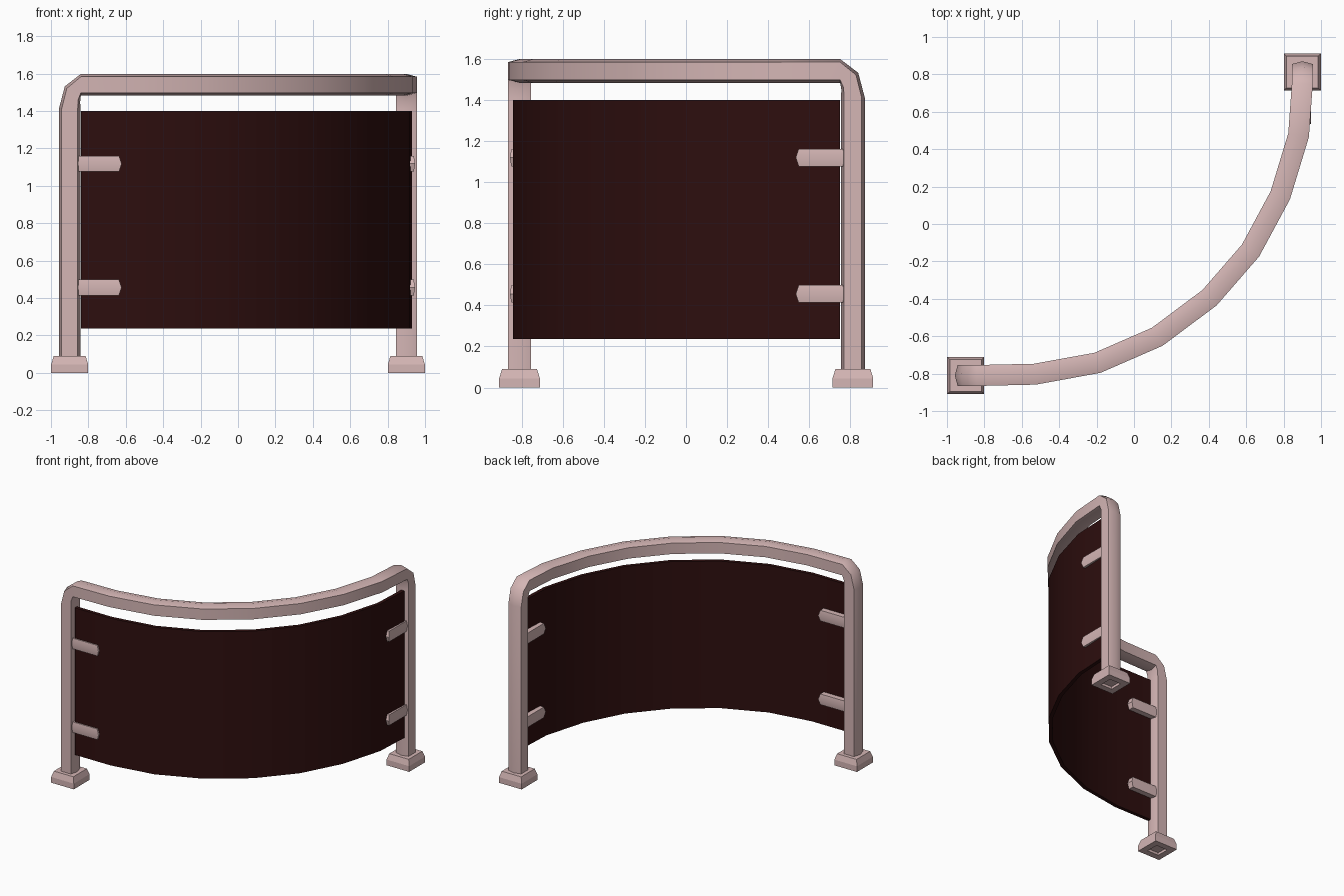
import bpy, math
from mathutils import Vector, Matrix

if "Cube" in bpy.data.objects:
    bpy.data.objects.remove(bpy.data.objects["Cube"])


def material(name, rgb):
    m = bpy.data.materials.new(name)
    m.diffuse_color = (*rgb, 1)
    m.use_nodes = True
    m.node_tree.nodes["Principled BSDF"].inputs["Base Color"].default_value = m.diffuse_color
    return m


PINK = material("painted_metal", (0.66, 0.465, 0.46))
DARK = material("dark_panel", (0.027, 0.0045, 0.0045))
UP = Vector((0, 0, 1))


def make(name, verts, faces, mat, angle=30):
    me = bpy.data.meshes.new(name)
    me.from_pydata([tuple(v) for v in verts], [], faces)
    me.materials.append(mat)
    ob = bpy.data.objects.new(name, me)
    bpy.context.collection.objects.link(ob)
    bpy.ops.object.select_all(action='DESELECT')
    ob.select_set(True)
    bpy.context.view_layer.objects.active = ob
    bpy.ops.object.mode_set(mode='EDIT')
    bpy.ops.mesh.select_all(action='SELECT')
    bpy.ops.mesh.normals_make_consistent(inside=False)
    bpy.ops.object.mode_set(mode='OBJECT')
    bpy.ops.object.shade_smooth_by_angle(angle=math.radians(angle))
    return ob


def bridge(rings, n):
    return [(r * n + i, r * n + (i + 1) % n, (r + 1) * n + (i + 1) % n, (r + 1) * n + i)
            for r in range(rings - 1) for i in range(n)]


def loft(name, rings, mat, angle=30):
    n = len(rings[0])
    faces = bridge(len(rings), n) + [tuple(range(n))[::-1],
                                     tuple(range((len(rings) - 1) * n, len(rings) * n))]
    return make(name, [v for r in rings for v in r], faces, mat, angle)


# Curved plan line shared by the top rail and the panel
PLAN = [(-0.84, -0.81), (-0.53, -0.803), (-0.195, -0.742), (0.124, -0.603), (0.404, -0.394),
        (0.623, -0.142), (0.782, 0.153), (0.88, 0.475), (0.90, 0.75)]
ENDS = [((-0.9, -0.81), 0, "left"), ((0.9, 0.812), -math.pi / 2, "right")]


def tangent(pts, i):
    return (Vector(pts[min(i + 1, len(pts) - 1)]) - Vector(pts[max(i - 1, 0)])).normalized()


# Rail: posts and handrail as one swept hexagonal tube
path = [(-0.9, -0.81, 0.02), (-0.9, -0.81, 1.41), (-0.885, -0.81, 1.49)]
path += [(x, y, 1.54) for x, y in PLAN]
path += [(0.9, 0.797, 1.49), (0.9, 0.812, 1.41), (0.9, 0.812, 0.02)]
HEX = [(-0.056, -0.043), (0, -0.058), (0.056, -0.043), (0.056, 0.043), (0, 0.058), (-0.056, 0.043)]
rings = []
last = len(path) - 1
for i, p in enumerate(path):
    if i <= 1:
        t = UP.copy()
    elif i >= last - 1:
        t = -UP
    elif i == 3:
        t = Vector((1, 0, 0))
    elif i == last - 3:
        t = Vector((0, 1, 0))
    elif i == 2:
        t = Vector((1, 0, 1)).normalized()
    elif i == last - 2:
        t = Vector((0, 1, -1)).normalized()
    else:
        t = tangent(path, i)
    if i <= 3:
        side = Vector((0, 1, 0))
    elif i >= last - 3:
        side = Vector((-1, 0, 0))
    else:
        side = UP.cross(t).normalized()
    up = t.cross(side)
    rings.append([Vector(p) + side * a + up * b for a, b in HEX])
loft("rail", rings, PINK, 50)

# Curved panel, thin and set towards the outside of the curve
rings = []
for i, p in enumerate(PLAN):
    t = tangent(PLAN, i)
    if i == 0:
        t = Vector((1, 0))
    if i == len(PLAN) - 1:
        t = Vector((0, 1))
    out = Vector((t.y, -t.x, 0))
    c = Vector((p[0], p[1], 0))
    a = 0.003 + 0.019 * math.sin(math.pi * i / 8)
    rings.append([c + out * s + UP * z
                  for s, z in ((a, 0.237), (a + 0.028, 0.237), (a + 0.028, 1.4), (a, 1.4))])
loft("panel", rings, DARK)


def square(h, z):
    return [(-h, -h, z), (h, -h, z), (h, h, z), (-h, h, z)]


# Clip cross-section with peaks on both wide faces; (y, z, extra length at the tip)
CLIP = [(-0.04, -0.042, 0), (0.04, -0.042, 0), (0.047, 0, 0.014),
        (0.04, 0.042, 0), (-0.04, 0.042, 0), (-0.047, 0, 0.014)]

for (x, y), rot, tag in ENDS:
    place = Matrix.Translation((x, y, 0)) @ Matrix.Rotation(rot, 4, 'Z')
    # Foot with bevelled top and a square recess underneath
    foot = loft("foot_" + tag, [square(0.05, 0.02), square(0.05, 0), square(0.099, 0),
                                square(0.099, 0.045), square(0.085, 0.09)], PINK, 10)
    foot.matrix_world = place
    # Clips gripping the panel, ending in a ridge
    for z, level in ((0.456, "lower"), (1.118, "upper")):
        verts = [(0.03, a, z + b) for a, b, e in CLIP]
        verts += [(0.264 + e, a, z + b) for a, b, e in CLIP]
        faces = bridge(2, 6) + [(5, 4, 3, 2, 1, 0), (6, 7, 8, 11), (11, 8, 9, 10)]
        ob = make(f"clip_{tag}_{level}", verts, faces, PINK)
        ob.matrix_world = place
